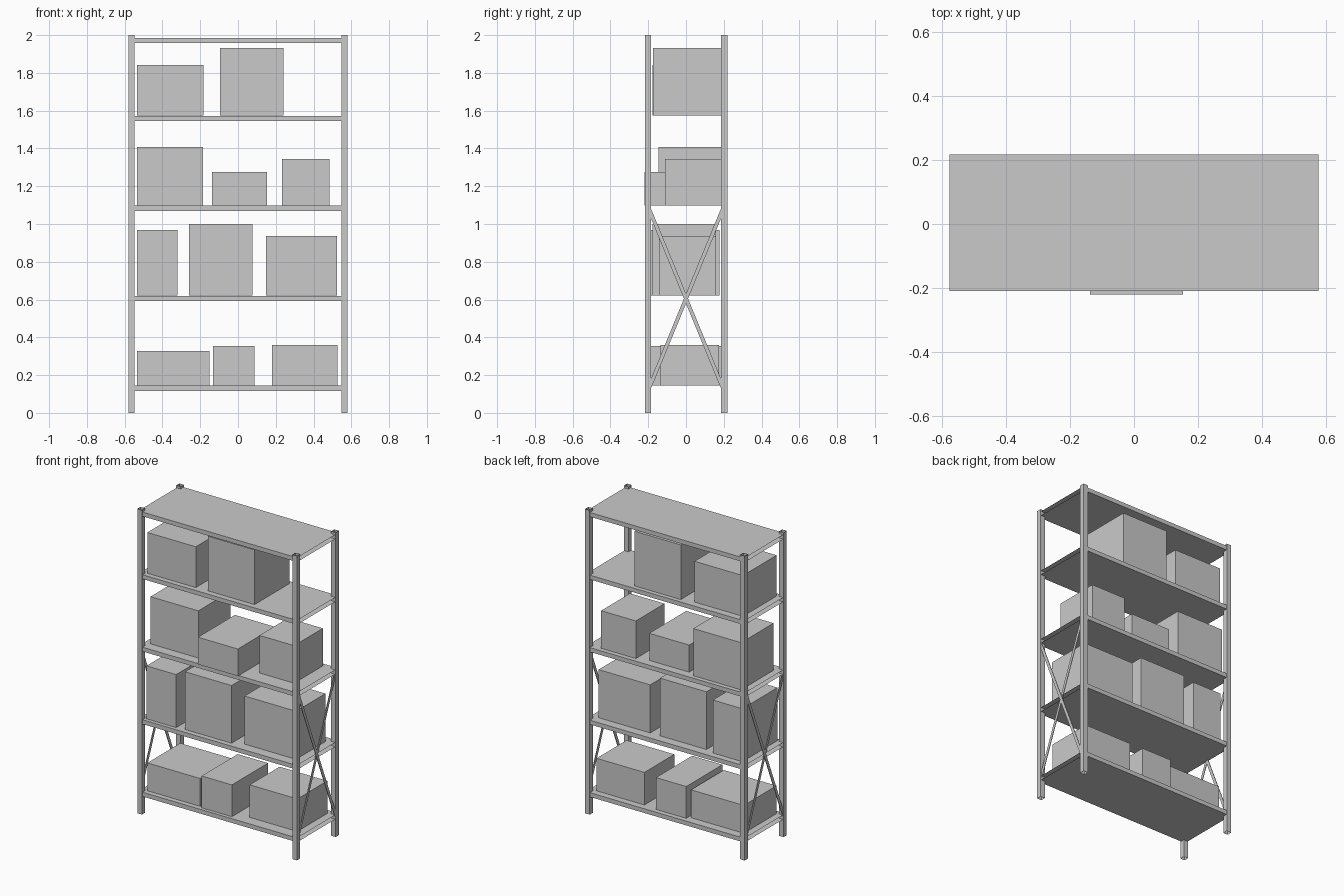
import bpy
import bmesh
from mathutils import Matrix, Vector

cube = bpy.data.objects.get("Cube")
if cube:
    bpy.data.objects.remove(cube, do_unlink=True)

grey = bpy.data.materials.new("neutral_grey")
grey.use_nodes = True
COLOR = (0.59, 0.59, 0.59, 1)
grey.diffuse_color = COLOR
grey.node_tree.nodes["Principled BSDF"].inputs["Base Color"].default_value = COLOR


def block(name, low, high, open_axis=None, tilt=0):
    """Box between two corners; open_axis leaves both ends of that axis uncapped."""
    low, high = Vector(low), Vector(high)
    bm = bmesh.new()
    bmesh.ops.create_cube(bm, size=1)
    if open_axis is not None:
        bm.normal_update()
        caps = [f for f in bm.faces if abs(f.normal[open_axis]) > 0.5]
        bmesh.ops.delete(bm, geom=caps, context="FACES_ONLY")
    bmesh.ops.transform(bm, verts=bm.verts, matrix=Matrix.Diagonal((*(high - low), 1)))
    mesh = bpy.data.meshes.new(name)
    bm.to_mesh(mesh)
    bm.free()
    mesh.materials.append(grey)
    obj = bpy.data.objects.new(name, mesh)
    bpy.context.collection.objects.link(obj)
    obj.location = (low + high) / 2
    obj.rotation_euler.x = tilt


POST_OUT, POST_IN = 0.58, 0.547
FRONT_OUT, FRONT_IN, BACK_IN, BACK_OUT = -0.217, -0.184, 0.186, 0.219
DECK_X, DECK_FRONT, DECK_BACK, DECK_H = 0.577, -0.21, 0.217, 0.028
shelf_tops = [0.144, 0.62, 1.097, 1.573, 1.985]

# Corner posts: open-ended square tubes
for side, x0, x1 in (("right", -POST_OUT, -POST_IN), ("left", POST_IN, POST_OUT)):
    for end, y0, y1 in (("front", FRONT_OUT, FRONT_IN), ("back", BACK_IN, BACK_OUT)):
        block(f"{end}_{side}_post", (x0, y0, 0), (x1, y1, 2), open_axis=2)

# Shelves: flat hollow panels, open at the left and right ends
for i, top in enumerate(shelf_tops, 1):
    block(f"shelf_{i}", (-DECK_X, DECK_FRONT, top - DECK_H),
          (DECK_X, DECK_BACK, top), open_axis=0)

# Crossed flat braces on both ends
span = Vector((0, 0.385, 0.936))
tilt = span.angle(Vector((0, 0, 1)))
for side, x in (("right", -0.573), ("left", 0.573)):
    for lean, sign in (("forward", 1), ("backward", -1)):
        centre = x + 0.002 * sign
        block(f"{side}_{lean}_brace", (centre - 0.002, -0.01, 0.605 - span.length / 2),
              (centre + 0.002, 0.01, 0.605 + span.length / 2), tilt=sign * tilt)

# Stored boxes per shelf: x range, y range, top
rows = [
    [(-.534, -.15, -.178, .162, .328), (-.132, .088, -.189, .186, .354), (.18, .527, -.136, .175, .359)],
    [(-.534, -.319, -.187, .177, .969), (-.26, .078, -.178, .159, 1.0), (.148, .523, -.144, .16, .937)],
    [(-.534, -.186, -.146, .19, 1.408), (-.137, .153, -.22, .163, 1.276), (.233, .485, -.11, .188, 1.345)],
    [(-.534, -.182, -.178, .172, 1.842), (-.095, .242, -.174, .19, 1.933)],
]
for shelf, (top, row) in enumerate(zip(shelf_tops, rows), 1):
    for n, (x0, x1, y0, y1, z1) in enumerate(row, 1):
        block(f"storage_box_{shelf}_{n}", (x0, y0, top + 0.001), (x1, y1, z1))
